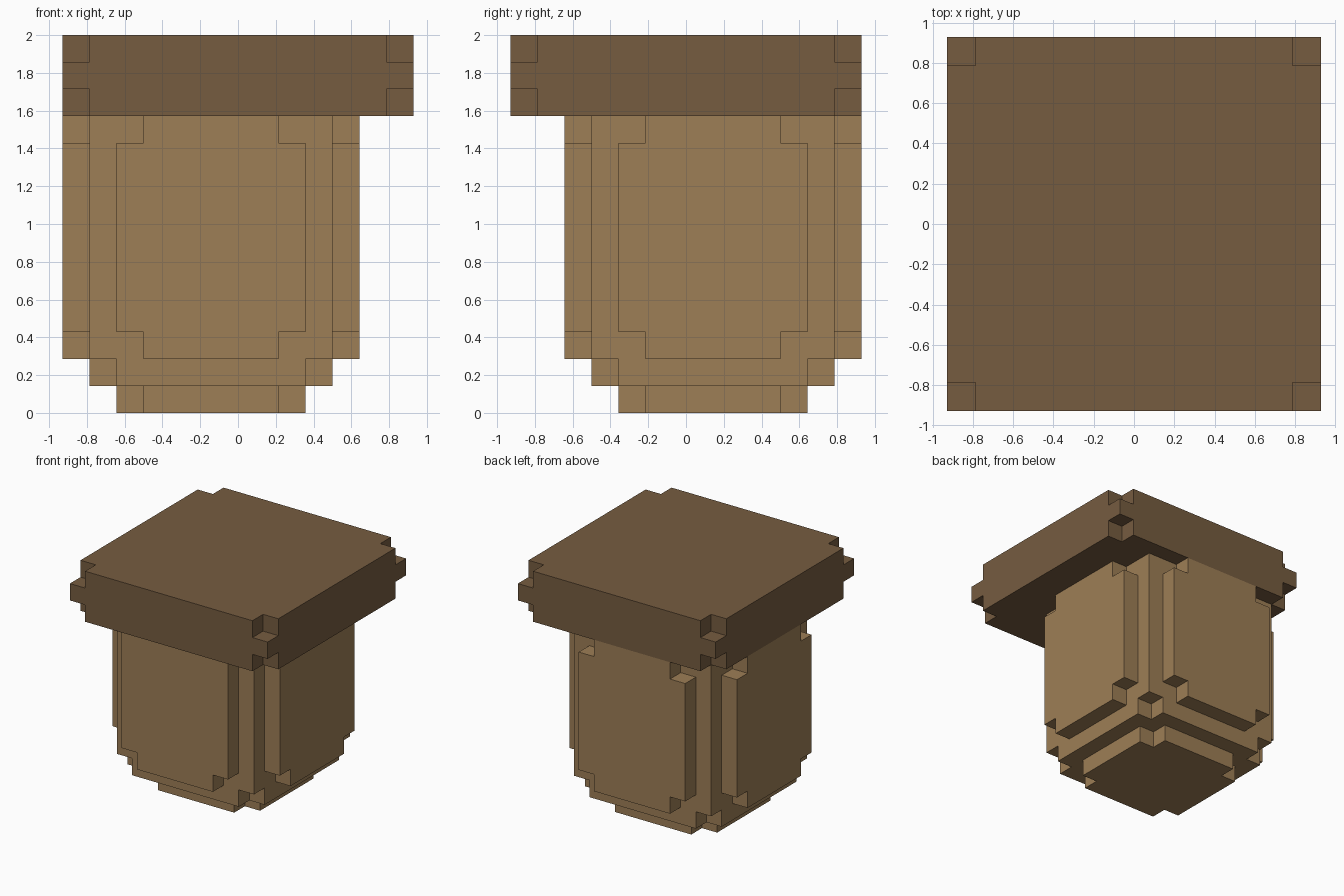
import bpy
import bmesh

U = 2 / 14  # size of one block

cube = bpy.data.objects.get("Cube")
if cube:
    bpy.data.objects.remove(cube, do_unlink=True)


def make_material(name, color):
    mat = bpy.data.materials.new(name)
    mat.use_nodes = True
    mat.diffuse_color = (*color, 1)
    bsdf = mat.node_tree.nodes["Principled BSDF"]
    bsdf.inputs["Base Color"].default_value = (*color, 1)
    bsdf.inputs["Roughness"].default_value = 0.9
    return mat


def outline(reach, core, plate):
    """Stepped square: square core with a narrower plate on every side."""
    quarter = [(reach, plate), (core, plate), (core, core),
               (plate, core), (plate, reach)]
    points = []
    for _ in range(4):
        for p in quarter:
            if not points or points[-1] != p:
                points.append(p)
        quarter = [(-y, x) for x, y in quarter]
    if points[0] == points[-1]:
        points.pop()
    return points


def stack(name, mat, center, layers):
    """Stack of extruded outlines; each layer is bottom, top, reach, core, plate."""
    bm = bmesh.new()
    for bottom, top, *shape in layers:
        verts = [bm.verts.new(((x + center[0]) * U, (y + center[1]) * U, bottom * U))
                 for x, y in outline(*shape)]
        face = bm.faces.new(verts)
        result = bmesh.ops.extrude_face_region(bm, geom=[face], use_keep_orig=True)
        moved = [g for g in result["geom"] if isinstance(g, bmesh.types.BMVert)]
        bmesh.ops.translate(bm, verts=moved, vec=(0, 0, (top - bottom) * U))
    bmesh.ops.recalc_face_normals(bm, faces=bm.faces)
    mesh = bpy.data.meshes.new(name)
    bm.to_mesh(mesh)
    bm.free()
    mesh.materials.append(mat)
    obj = bpy.data.objects.new(name, mesh)
    bpy.context.collection.objects.link(obj)
    return obj


light_wood = make_material("light_brown", (0.338, 0.209, 0.093))
dark_wood = make_material("dark_brown", (0.181, 0.107, 0.051))

# The pot sits off-centre under the lid
POT = (-1, 1)

# Stepped base
stack("base", light_wood, POT, [
    (0, 1, 3.5, 2.5, 2.5),
    (1, 2, 4.5, 3.5, 3.5),
])

# Square body with a raised, corner-notched panel on each side
stack("body", light_wood, POT, [
    (2, 3, 5.5, 4.5, 2.5),
    (3, 10, 5.5, 4.5, 3.5),
    (10, 11, 5.5, 4.5, 2.5),
])

# Wide lid, corners cut away above and below the middle layer
stack("lid", dark_wood, (0, 0), [
    (11, 12, 6.5, 5.5, 5.5),
    (12, 13, 6.5, 6.5, 6.5),
    (13, 14, 6.5, 5.5, 5.5),
])
